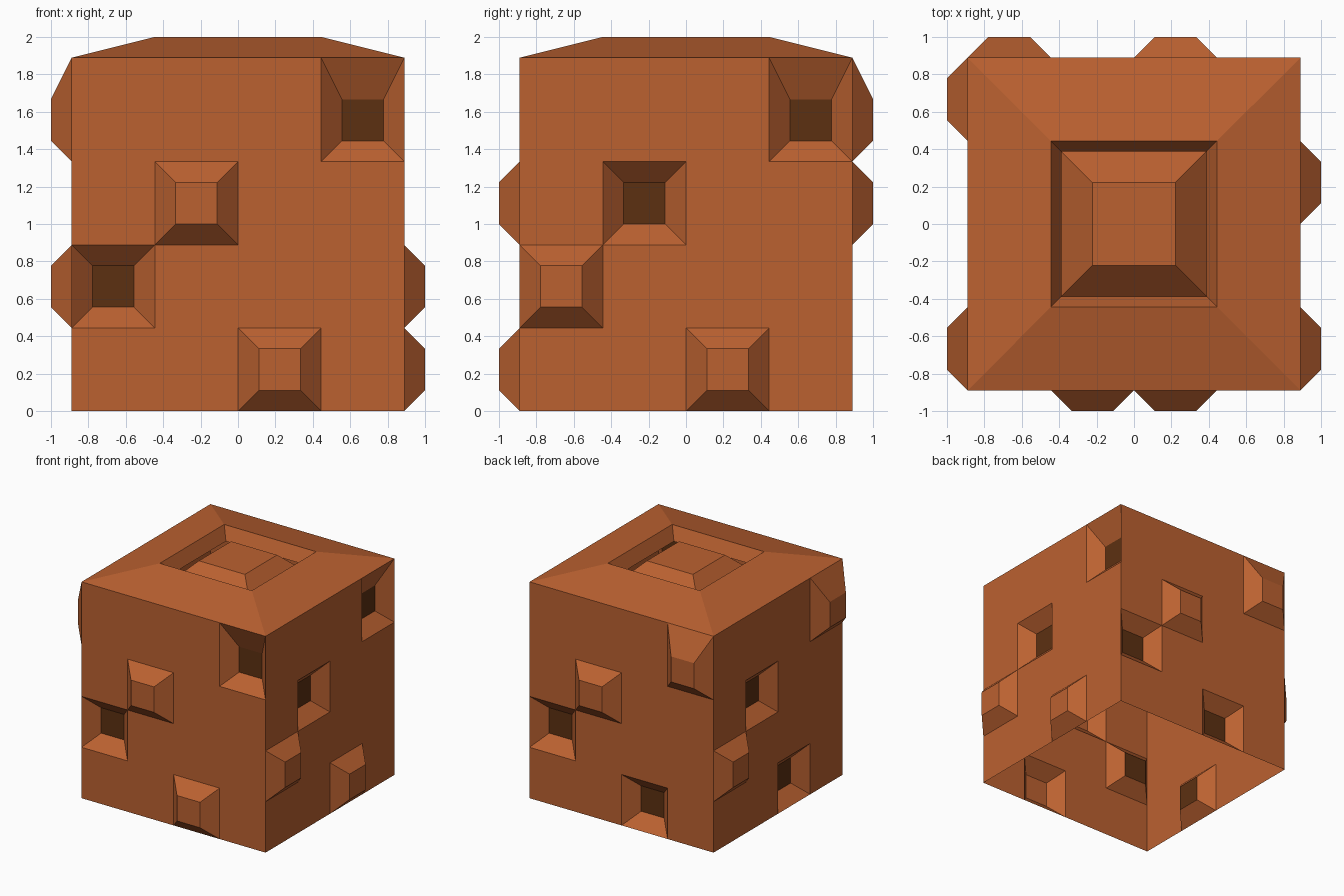
import bpy, bmesh, math
from mathutils import Matrix, Vector

if "Cube" in bpy.data.objects:
    bpy.data.objects.remove(bpy.data.objects["Cube"])

U = 1 / 9                                   # base unit: one ninth
COLS = [-8 * U, -4 * U, 0, 4 * U, 8 * U]    # panel grid across a side
ROWS = [0, 4 * U, 8 * U, 12 * U, 17 * U]    # panel grid up a side


def material(name, rgb):
    m = bpy.data.materials.new(name)
    m.diffuse_color = (*rgb, 1)
    m.use_nodes = True
    m.node_tree.nodes["Principled BSDF"].inputs["Base Color"].default_value = m.diffuse_color
    return m


BODY = material("copper brown", (0.50, 0.120, 0.030))
DARK = material("dark brown", (0.108, 0.030, 0.0056))


def finish(name, bm):
    bmesh.ops.remove_doubles(bm, verts=bm.verts, dist=1e-4)
    me = bpy.data.meshes.new(name)
    bm.to_mesh(me)
    bm.free()
    me.materials.append(BODY)
    me.materials.append(DARK)
    ob = bpy.data.objects.new(name, me)
    bpy.context.collection.objects.link(ob)
    return ob


def square_rings(name, profile, cap=False):
    """Square rings of (half width, z) joined by faces; the last may be capped."""
    bm = bmesh.new()
    rings = []
    for h, z in profile:
        rings.append([bm.verts.new((sx * h, sy * h, z))
                      for sx, sy in ((-1, -1), (1, -1), (1, 1), (-1, 1))])
    for a, b in zip(rings, rings[1:]):
        for i in range(4):
            j = (i + 1) % 4
            bm.faces.new((a[i], a[j], b[j], b[i]))
    if cap:
        bm.faces.new(rings[-1])
    return finish(name, bm)


def side_wall(name, angle, signs):
    """One wall sheet; feature cells become studs (+1) or dark-floored pits (-1)."""
    features = dict(zip([(3, 3), (1, 2), (0, 1), (2, 0)], signs))
    rot = Matrix.Rotation(angle, 4, 'Z')
    bm = bmesh.new()

    def rect(x0, x1, z0, z1, out):
        y = -8 * U - out
        return [bm.verts.new(rot @ Vector((x, y, z)))
                for x, z in ((x0, z0), (x1, z0), (x1, z1), (x0, z1))]

    for c in range(4):
        for r in range(4):
            x0, x1, z0, z1 = COLS[c], COLS[c + 1], ROWS[r], ROWS[r + 1]
            outer = rect(x0, x1, z0, z1, 0)
            sign = features.get((c, r))
            if sign is None:
                bm.faces.new(outer)
                continue
            inner = rect(x0 + U, x1 - U, z0 + U, z0 + 3 * U, sign * U)
            for i in range(4):
                j = (i + 1) % 4
                bm.faces.new((outer[i], outer[j], inner[j], inner[i]))
            floor = bm.faces.new(inner)
            floor.material_index = 1 if sign < 0 else 0
    return finish(name, bm)


# four walls, open underneath
walls = [("front_wall", (-1, 1, -1, 1)), ("right_wall", (-1, -1, 1, 1)),
         ("back_wall", (1, 1, -1, -1)), ("left_wall", (1, -1, 1, -1))]
for k, (name, signs) in enumerate(walls):
    side_wall(name, k * math.pi / 2, signs)

# sloping top frame with a short lip into the opening
square_rings("top_frame", [(8 * U, 17 * U), (4 * U, 18 * U), (3.5 * U, 17 * U)])

# truncated pyramid sitting inside the opening
square_rings("top_plug", [(4 * U, 16 * U), (2 * U, 17.97 * U)], cap=True)
